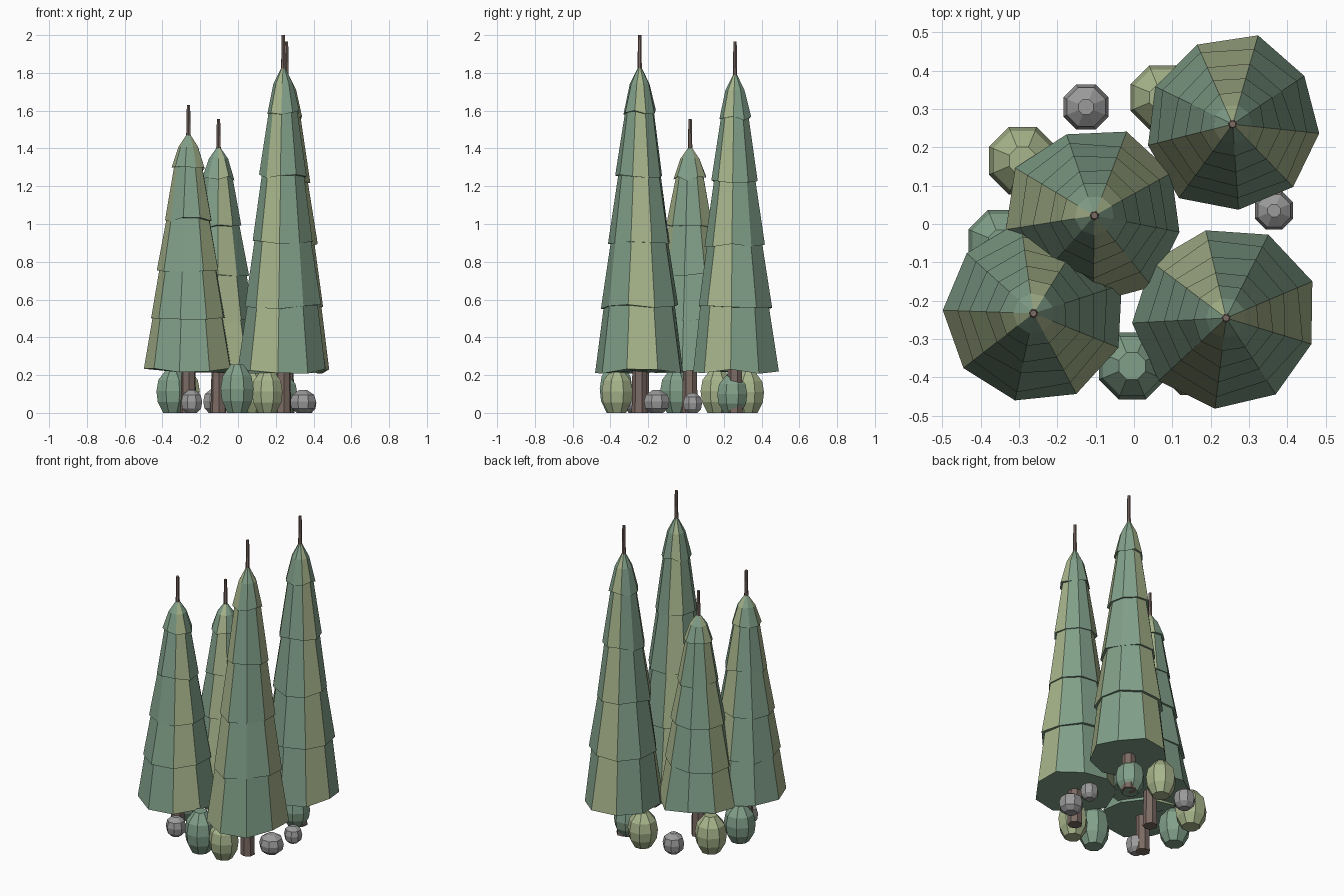
import bpy, bmesh, math, random

random.seed(4)
if "Cube" in bpy.data.objects:
    bpy.data.objects.remove(bpy.data.objects["Cube"], do_unlink=True)


def material(name, rgb):
    m = bpy.data.materials.new(name)
    m.use_nodes = True
    m.diffuse_color = (*rgb, 1)
    m.node_tree.nodes["Principled BSDF"].inputs["Base Color"].default_value = (*rgb, 1)
    return m


GREEN = material("needle green", (0.22, 0.35, 0.25))
LIGHT = material("light needle green", (0.39, 0.46, 0.26))
BARK = material("bark brown", (0.20, 0.145, 0.125))
STONE = material("stone grey", (0.33, 0.33, 0.33))


def add_rings(bm, profile, sides, turn=0.0, jitter_r=0.0, jitter_z=0.0, stripe=0):
    """Stack rings of (radius, height); jitter only the lowest ring."""
    rings = []
    for level, (r, z) in enumerate(profile):
        ring = []
        for i in range(sides):
            a = turn + math.tau * i / sides
            k = 1 + random.uniform(-jitter_r, jitter_r) if level == 0 else 1
            dz = random.uniform(-jitter_z, jitter_z) if level == 0 else 0
            ring.append(bm.verts.new((r * k * math.cos(a), r * k * math.sin(a), z + dz)))
        rings.append(ring)
    for low, high in zip(rings, rings[1:]):
        for i in range(sides):
            j = (i + 1) % sides
            f = bm.faces.new((low[i], low[j], high[j], high[i]))
            # every third column of foliage is lighter
            f.material_index = 1 if stripe and i % stripe == 0 else 0
    bm.faces.new(rings[0][::-1])
    bm.faces.new(rings[-1])


def finish(bm, name, x, y, mats):
    mesh = bpy.data.meshes.new(name)
    bm.to_mesh(mesh)
    bm.free()
    for m in mats:
        mesh.materials.append(m)
    ob = bpy.data.objects.new(name, mesh)
    ob.location = (x, y, 0)
    bpy.context.scene.collection.objects.link(ob)
    return ob


def lathe(name, x, y, profile, sides, mat, turn=0.0):
    bm = bmesh.new()
    add_rings(bm, profile, sides, turn)
    return finish(bm, name, x, y, [mat])


def tree(name, x, y, turn, radius, base, step, apex, top):
    # tapering trunk that pokes out of the crown
    lathe(name + "_trunk", x, y, [(0.043, 0), (0.009, top)], 7, BARK, 0.3)
    # five overlapping skirts of foliage
    bm = bmesh.new()
    scale = (1.0, 0.85, 0.69, 0.53, 0.37)
    for t, s in enumerate(scale):
        r, z = radius * s, base + step * t
        if t < 4:
            upper = radius * scale[t + 1] - 0.014
            profile = [(r, z), (upper, z + step + 0.025)]
        else:
            rise = apex - z
            profile = [(r, z), (r * 0.6, z + rise * 0.62), (0.006, apex)]
        add_rings(bm, profile, 9, math.radians(turn), 0.04, 0.014, 3)
    finish(bm, name + "_foliage", x, y, [GREEN, LIGHT])


# Trees: position, turn, radius, lowest skirt, skirt spacing, crown tip, trunk tip
tree("front_left_tree", 0.24, -0.245, -17, 0.238, 0.22, 0.343, 1.835, 2.0)
tree("back_left_tree", 0.257, 0.26, 74, 0.232, 0.22, 0.335, 1.80, 1.965)
tree("front_right_tree", -0.262, -0.233, 58, 0.238, 0.225, 0.267, 1.48, 1.63)
tree("middle_tree", -0.103, 0.022, 29, 0.232, 0.225, 0.254, 1.41, 1.555)

# Bushes: position, radius, height, colour
BUSHES = [
    (-0.29, 0.165, 0.095, 0.23, LIGHT),
    (0.074, 0.33, 0.09, 0.22, LIGHT),
    (0.155, -0.365, 0.088, 0.225, LIGHT),
    (-0.005, -0.37, 0.094, 0.255, GREEN),
    (-0.345, -0.05, 0.094, 0.23, GREEN),
    (0.235, 0.245, 0.086, 0.20, GREEN),
]
for n, (x, y, r, h, mat) in enumerate(BUSHES, 1):
    shape = [(0.58, 0), (0.92, 0.25), (1, 0.5), (0.88, 0.76), (0.4, 1)]
    lathe(f"bush_{n}", x, y, [(r * a, h * b) for a, b in shape], 8, mat, math.pi / 8)

# Rocks: position, radius, height
ROCKS = [
    (-0.125, 0.305, 0.064, 0.125),
    (0.365, 0.035, 0.054, 0.105),
    (0.345, -0.155, 0.073, 0.12),
    (-0.245, -0.275, 0.06, 0.12),
]
for n, (x, y, r, h) in enumerate(ROCKS, 1):
    shape = [(0.5, 0), (0.9, 0.2), (1, 0.5), (0.85, 0.8), (0.33, 1)]
    lathe(f"rock_{n}", x, y, [(r * a, h * b) for a, b in shape], 8, STONE, math.pi / 8)
